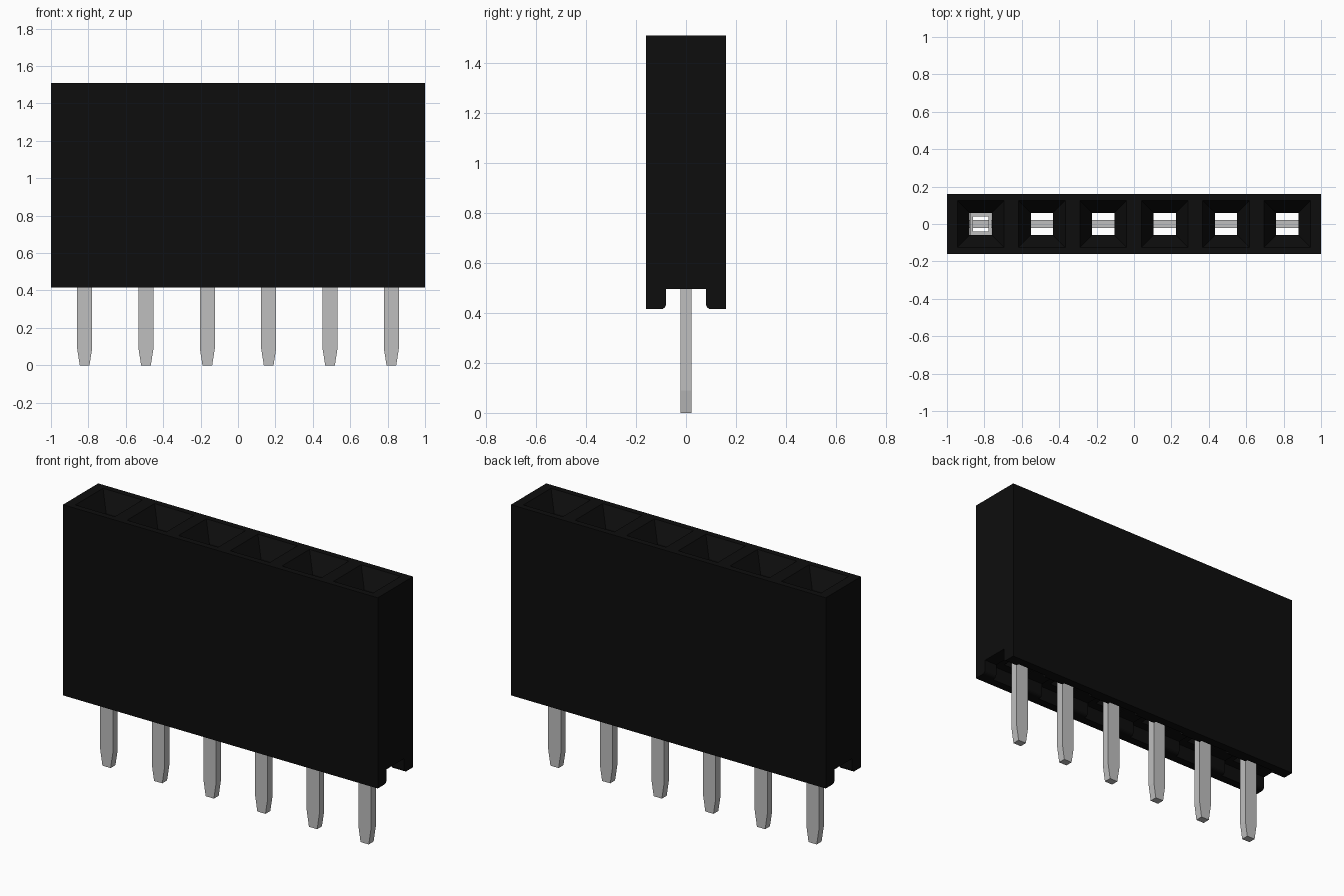
import bpy, bmesh, math

cube = bpy.data.objects.get("Cube")
if cube:
    bpy.data.objects.remove(cube, do_unlink=True)

PINS = [(i - 2.5) * 0.328 for i in range(6)]


def material(name, rgb, rough):
    m = bpy.data.materials.new(name)
    m.use_nodes = True
    m.diffuse_color = (*rgb, 1)
    b = m.node_tree.nodes["Principled BSDF"]
    b.inputs["Base Color"].default_value = (*rgb, 1)
    b.inputs["Roughness"].default_value = rough
    return m


black = material("black plastic", (0.004, 0.004, 0.004), 0.6)
metal = material("pale grey metal", (0.52, 0.52, 0.52), 0.5)


def make(name, bm, mat):
    bmesh.ops.recalc_face_normals(bm, faces=bm.faces)
    me = bpy.data.meshes.new(name)
    bm.to_mesh(me)
    bm.free()
    me.materials.append(mat)
    ob = bpy.data.objects.new(name, me)
    bpy.context.collection.objects.link(ob)
    return ob


def loft(bm, x, rings):
    """Stack of rectangles (z, half width, half depth) joined and capped."""
    loops = [[bm.verts.new((x + sx * hx, sy * hy, z))
              for sx, sy in ((-1, -1), (1, -1), (1, 1), (-1, 1))]
             for z, hx, hy in rings]
    for a, b in zip(loops, loops[1:]):
        for k in range(4):
            bm.faces.new((a[k], a[(k + 1) % 4], b[(k + 1) % 4], b[k]))
    bm.faces.new(loops[0][::-1])
    bm.faces.new(loops[-1])


def prism(bm, outline, x0, x1):
    """Extrude a (y, z) outline along x."""
    f = bm.faces.new([bm.verts.new((x0, y, z)) for y, z in outline])
    ext = bmesh.ops.extrude_face_region(bm, geom=[f])["geom"]
    bmesh.ops.translate(bm, vec=(x1 - x0, 0, 0),
                        verts=[v for v in ext if isinstance(v, bmesh.types.BMVert)])


# Housing: block with a channel under it and rounded inner foot edges
arc = [(0.10 - 0.02 * math.sin(t), 0.435 - 0.02 * math.cos(t))
       for t in (math.pi / 2 * k / 4 for k in range(5))]
half = [(0.16, 1.51), (0.16, 0.415)] + arc + [(0.08, 0.495)]
bm = bmesh.new()
prism(bm, half + [(-y, z) for y, z in reversed(half)], -1, 1)
housing = make("housing", bm, black)

# Socket cutter: foot pocket, square shaft and flared mouth for each pin
bm = bmesh.new()
for x in PINS:
    loft(bm, x, [(0.38, 0.10, 0.11), (0.50, 0.10, 0.11), (0.501, 0.06, 0.06),
                 (1.41, 0.06, 0.06), (1.51, 0.125, 0.125), (1.53, 0.138, 0.138)])
cutter = make("socket_cutter", bm, black)
cutter.hide_render = True
mod = housing.modifiers.new("sockets", 'BOOLEAN')
mod.operation = 'DIFFERENCE'
mod.solver = 'EXACT'
mod.object = cutter
bpy.context.view_layer.update()
cut = housing.evaluated_get(bpy.context.evaluated_depsgraph_get())
housing.data = bpy.data.meshes.new_from_object(cut)
housing.modifiers.clear()
bpy.data.objects.remove(cutter, do_unlink=True)

# Flat pins: tapered tip, straight leg and a wider shoulder held in the shaft
for i, x in enumerate(PINS):
    bm = bmesh.new()
    loft(bm, x, [(0, 0.026, 0.022), (0.09, 0.04, 0.022), (0.50, 0.04, 0.022),
                 (0.505, 0.062, 0.022), (0.70, 0.062, 0.022)])
    make(f"pin_{i + 1}", bm, metal)

# Spring contact lining the first socket
bm = bmesh.new()
for s in (-1, 1):
    prism(bm, [(s * 0.04, 0.6), (s * 0.058, 0.6), (s * 0.058, 1.35), (s * 0.04, 1.35)],
          PINS[0] - 0.058, PINS[0] + 0.058)
    loft(bm, PINS[0] + s * 0.05, [(0.6, 0.008, 0.04), (1.35, 0.008, 0.04)])
make("spring_contact", bm, metal)
